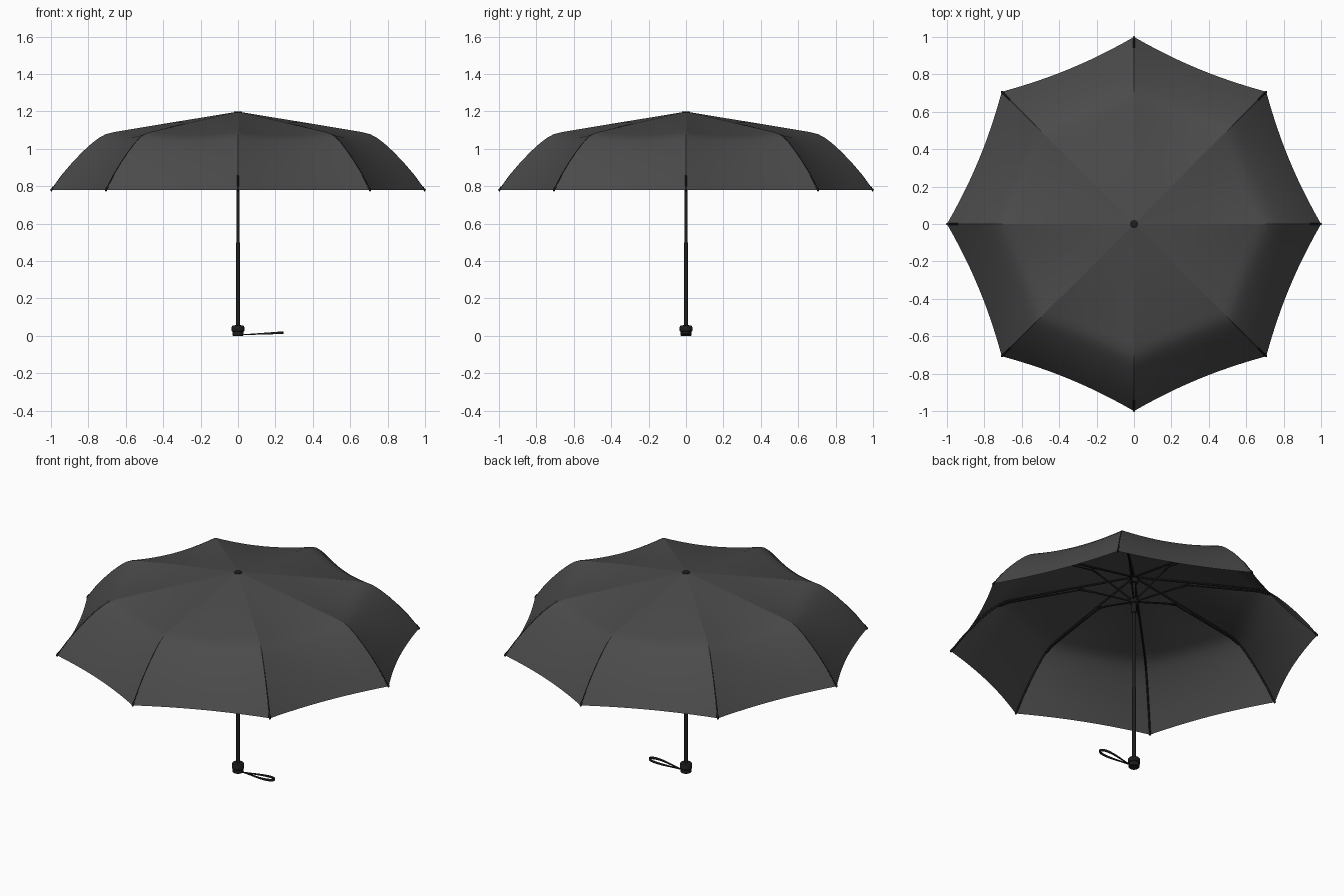
import bpy, bmesh, math
from mathutils import Vector

cube = bpy.data.objects.get("Cube")
if cube:
    bpy.data.objects.remove(cube, do_unlink=True)


def material(name, value):
    m = bpy.data.materials.new(name)
    m.use_nodes = True
    col = (value, value, value, 1)
    m.diffuse_color = col
    m.node_tree.nodes["Principled BSDF"].inputs["Base Color"].default_value = col
    return m


FABRIC = material("charcoal fabric", 0.07)
BLACK = material("black metal", 0.012)
RIBS = 8
STEP = math.tau / RIBS

# Rib profile: radius and height, from crown to tip
PROFILE = [(0.012, 1.197), (0.18, 1.169), (0.36, 1.14), (0.54, 1.11), (0.66, 1.09),
           (0.705, 1.079), (0.74, 1.061), (0.78, 1.031), (0.83, 0.985),
           (0.88, 0.933), (0.94, 0.863), (1.0, 0.78)]


def add_mesh(name, bm, mat, smooth=True):
    bmesh.ops.recalc_face_normals(bm, faces=bm.faces)
    me = bpy.data.meshes.new(name)
    bm.to_mesh(me)
    bm.free()
    me.materials.append(mat)
    ob = bpy.data.objects.new(name, me)
    bpy.context.collection.objects.link(ob)
    if smooth:
        for p in me.polygons:
            p.use_smooth = True
    return ob


def radial(r, z, angle):
    return Vector((r * math.cos(angle), r * math.sin(angle), z))


def rod(name, paths, radius):
    """Round rods along lists of points."""
    cu = bpy.data.curves.new(name, 'CURVE')
    cu.dimensions = '3D'
    cu.bevel_depth = radius
    cu.bevel_resolution = 1
    cu.use_fill_caps = True
    for pts in paths:
        sp = cu.splines.new('POLY')
        sp.points.add(len(pts) - 1)
        for p, co in zip(sp.points, pts):
            p.co = (*co, 1)
    cu.materials.append(BLACK)
    ob = bpy.data.objects.new(name, cu)
    bpy.context.collection.objects.link(ob)
    return ob


def lathe(name, profile, sides=24):
    """Capped solid of revolution about the z axis."""
    bm = bmesh.new()
    rings = [[bm.verts.new(radial(r, z, math.tau * i / sides)) for i in range(sides)]
             for r, z in profile]
    for a, b in zip(rings, rings[1:]):
        for i in range(sides):
            j = (i + 1) % sides
            bm.faces.new((a[i], a[j], b[j], b[i]))
    bm.faces.new(rings[0])
    bm.faces.new(rings[-1])
    ob = add_mesh(name, bm, BLACK, False)
    bpy.context.view_layer.objects.active = ob
    ob.select_set(True)
    bpy.ops.object.shade_smooth_by_angle(angle=math.radians(35))
    ob.select_set(False)
    return ob


# Canopy: panels stretched between neighbouring ribs, drawn in at the middle
ACROSS = 12
bm = bmesh.new()
grid = []
for r, z in PROFILE:
    row = []
    bump = math.sin(math.pi * min(1, (1 - r) / 0.6)) if r > 0.4 else 0
    for k in range(RIBS * ACROSS):
        panel, t = k // ACROSS, (k % ACROSS) / ACROSS
        p = radial(r, z, panel * STEP).lerp(radial(r, z, (panel + 1) * STEP), t)
        sag = 4 * t * (1 - t)
        p.x *= 1 - 0.028 * sag * r
        p.y *= 1 - 0.028 * sag * r
        p.z -= 0.018 * sag * bump
        row.append(bm.verts.new(p))
    grid.append(row)
for a, b in zip(grid, grid[1:]):
    for k in range(RIBS * ACROSS):
        n = (k + 1) % (RIBS * ACROSS)
        bm.faces.new((a[k], b[k], b[n], a[n]))
        if k % ACROSS == 0:
            bm.edges.get((a[k], b[k])).smooth = False
add_mesh("canopy", bm, FABRIC)

# Ribs, tips and folding struts under the canopy
angles = [i * STEP for i in range(RIBS)]
rod("ribs", [[radial(r, z - 0.006, a) for r, z in PROFILE] for a in angles], 0.005)
rod("rib_tips", [[radial(0.985, 0.797, a), radial(1.0, 0.778, a)] for a in angles], 0.006)
rod("stretchers", [[radial(0.02, 1.045, a), radial(0.3, 1.135, a)] for a in angles], 0.005)
rod("linkage_bars", [[radial(0.21, 1.106, a), radial(0.3, 1.126, a), radial(0.68, 1.066, a),
                      radial(0.74, 1.045, a)] for a in angles], 0.0035)

# Shaft, hubs and top cap
lathe("lower_shaft", [(0.0115, 0.05), (0.0115, 0.5)])
lathe("upper_shaft", [(0.0085, 0.5), (0.0085, 1.19)])
lathe("runner", [(0.014, 0.97), (0.014, 1.025), (0.025, 1.03), (0.025, 1.055), (0.014, 1.06)])
lathe("top_hub", [(0.022, 1.155), (0.026, 1.165), (0.026, 1.178), (0.015, 1.185)])
lathe("top_cap", [(0.022, 1.185), (0.022, 1.197), (0.017, 1.2)])

# Handle knob
lathe("handle", [(0.027, 0.0), (0.03, 0.003), (0.03, 0.022), (0.034, 0.026),
                 (0.034, 0.047), (0.03, 0.054), (0.013, 0.057)])

# Wrist strap: a teardrop ribbon loop that stands upright toward its far end
bm = bmesh.new()
SEG = 40
low, high = [], []
for i in range(SEG):
    a = math.tau * i / SEG
    u = (1 - math.cos(a)) / 2
    x, y = 0.025 + 0.215 * u, 0.026 * math.sin(a) * u * 1.3
    base, height = 0.004 + 0.006 * u, 0.004 + 0.01 * u
    low.append(bm.verts.new((x, y, base)))
    high.append(bm.verts.new((x, y, base + height)))
for i in range(SEG):
    j = (i + 1) % SEG
    bm.faces.new((low[i], low[j], high[j], high[i]))
strap = add_mesh("wrist_strap", bm, BLACK)
solid = strap.modifiers.new("thickness", 'SOLIDIFY')
solid.thickness = 0.005
solid.offset = 0
